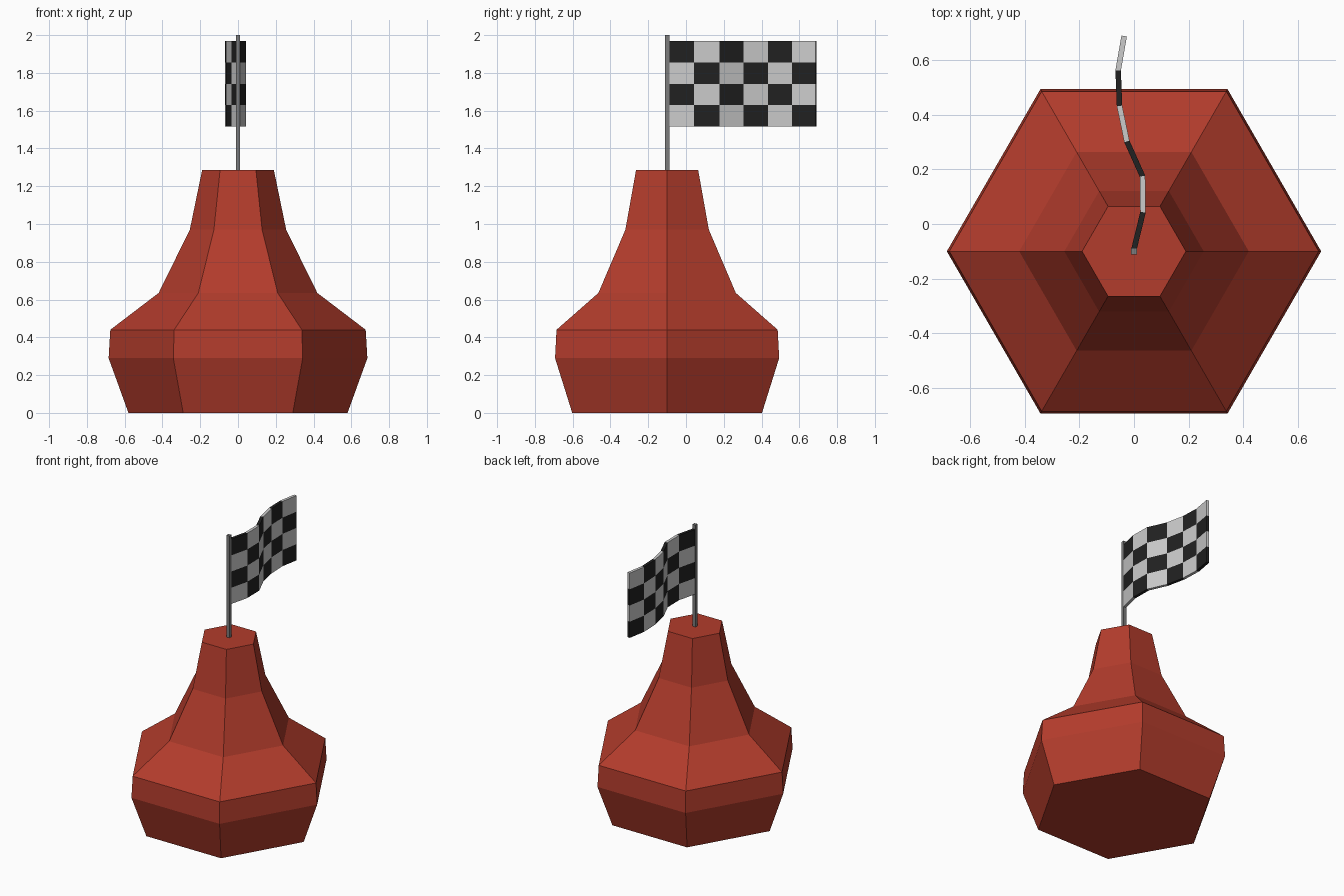
import bpy, bmesh, math

if "Cube" in bpy.data.objects:
    bpy.data.objects.remove(bpy.data.objects["Cube"])

CENTRE_Y = -0.1


def material(name, rgb):
    m = bpy.data.materials.new(name)
    m.diffuse_color = (*rgb, 1)
    m.use_nodes = True
    m.node_tree.nodes["Principled BSDF"].inputs["Base Color"].default_value = m.diffuse_color
    return m


def finish(name, bm, mats):
    mesh = bpy.data.meshes.new(name)
    bm.to_mesh(mesh)
    bm.free()
    for m in mats:
        mesh.materials.append(m)
    ob = bpy.data.objects.new(name, mesh)
    bpy.context.collection.objects.link(ob)
    return ob


def lathe(name, profile, sides, mat, turn=0.0):
    """Closed faceted solid from (radius, z) pairs."""
    bm = bmesh.new()
    rings = []
    for r, z in profile:
        angles = [turn + math.tau * i / sides for i in range(sides)]
        rings.append([bm.verts.new((r * math.cos(a), CENTRE_Y + r * math.sin(a), z))
                      for a in angles])
    for lo, hi in zip(rings, rings[1:]):
        for i in range(sides):
            j = (i + 1) % sides
            bm.faces.new((lo[i], lo[j], hi[j], hi[i]))
    bm.faces.new(rings[0][::-1])
    bm.faces.new(rings[-1])
    return finish(name, bm, [mat])


red = material("red", (0.45, 0.045, 0.025))
metal = material("pole_grey", (0.2, 0.2, 0.2))
black = material("black", (0.015, 0.015, 0.015))
white = material("white", (0.6, 0.6, 0.6))

# Six-sided buoy body
lathe("buoy_body", [(0.58, 0), (0.685, 0.29), (0.676, 0.44), (0.42, 0.635),
                    (0.255, 0.97), (0.19, 1.285)], 6, red)

# Square flag pole
lathe("flag_pole", [(0.0165, 1.27), (0.0165, 2.0)], 4, metal, math.pi / 4)

# Wavy chequered flag, colours alternating per cell
wave = [(0.0, -0.092), (0.033, 0.043), (0.031, 0.175), (-0.026, 0.302),
        (-0.053, 0.432), (-0.058, 0.562), (-0.036, 0.688)]
rows, z_top, z_bottom = 4, 1.97, 1.515
bm = bmesh.new()
grid = [[bm.verts.new((x, y, z_top + (z_bottom - z_top) * r / rows))
         for r in range(rows + 1)] for x, y in wave]
for c in range(len(wave) - 1):
    for r in range(rows):
        f = bm.faces.new((grid[c][r], grid[c][r + 1], grid[c + 1][r + 1], grid[c + 1][r]))
        f.material_index = (c + r) % 2
flag = finish("chequered_flag", bm, [black, white])
solid = flag.modifiers.new("thickness", 'SOLIDIFY')
solid.thickness = 0.02
solid.offset = 0
solid.use_even_offset = True
